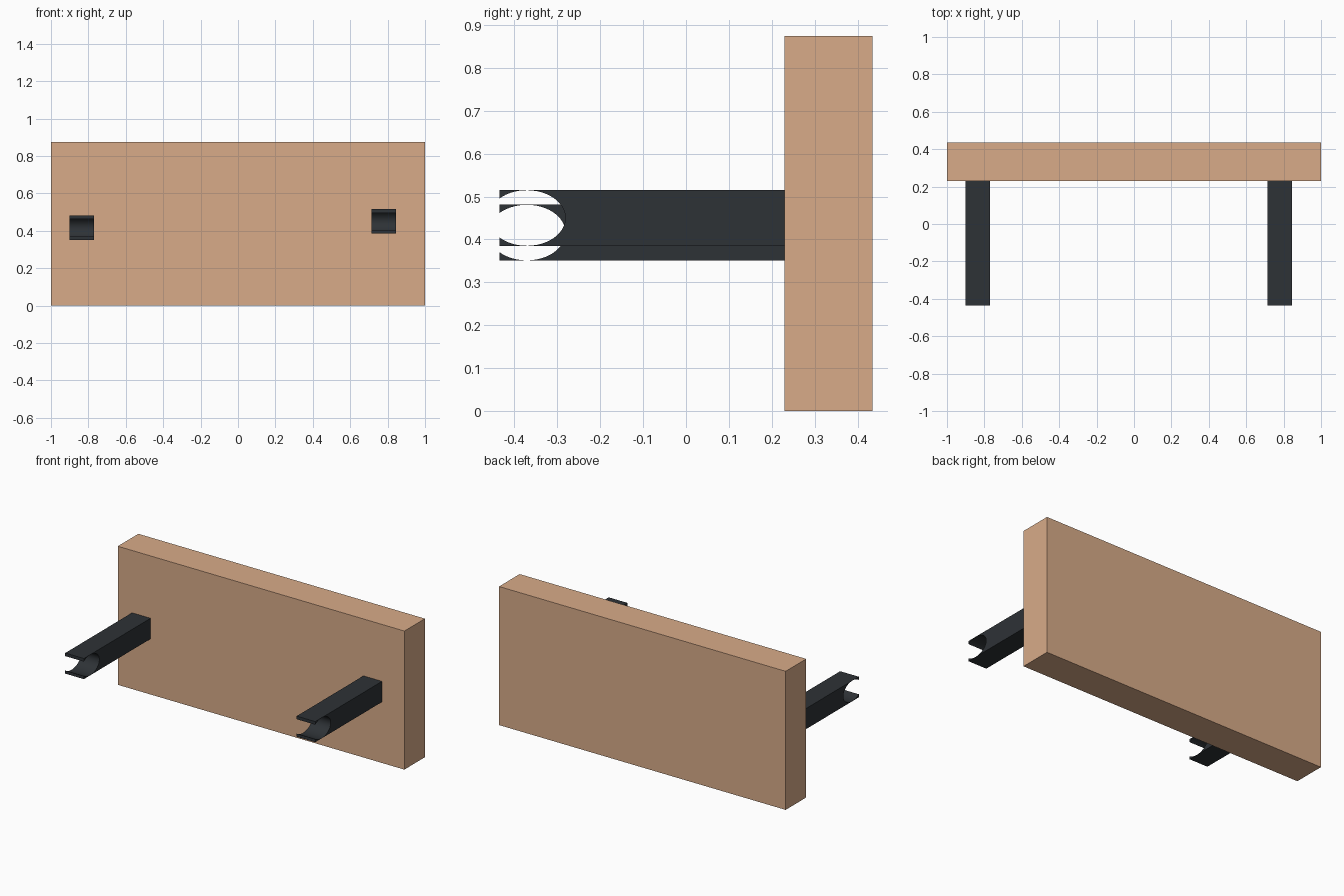
import bpy, bmesh
from math import pi, cos, sin, radians

if "Cube" in bpy.data.objects:
    bpy.data.objects.remove(bpy.data.objects["Cube"])

def material(name, rgb):
    m = bpy.data.materials.new(name)
    m.diffuse_color = (*rgb, 1)
    m.use_nodes = True
    m.node_tree.nodes["Principled BSDF"].inputs["Base Color"].default_value = m.diffuse_color
    return m

WOOD = material("wood", (0.69, 0.41, 0.25))
DARK = material("dark_metal", (0.027, 0.032, 0.037))

FRONT, BACK, FACE = -0.435, 0.435, 0.23   # front tips, board back, board front
WIDTH, HALF = 0.13, 0.065                 # bar width and half height

# Wooden board
bpy.ops.mesh.primitive_cube_add(size=1, location=(0, (FACE + BACK) / 2, 0.437))
board = bpy.context.object
board.name = "board"
board.scale = (2, BACK - FACE, 0.874)
bpy.ops.object.transform_apply(location=False, rotation=False, scale=True)
board.data.materials.append(WOOD)


def bar(name, x, z):
    """Square bar with an elliptical notch open at its front end."""
    cy, ry, rz = -0.371, 0.09, HALF - 0.0002
    a = math_open = pi - 0.777             # angle where the notch meets the front
    n = 40
    notch = [(cy + ry * cos(t), rz * sin(t))
             for t in (-a + 2 * a * i / n for i in range(n + 1))]
    notch[0] = (FRONT, notch[0][1])
    notch[-1] = (FRONT, notch[-1][1])
    profile = notch + [(FRONT, HALF), (FACE, HALF), (FACE, -HALF), (FRONT, -HALF)]
    bm = bmesh.new()
    face = bm.faces.new([bm.verts.new((-WIDTH / 2, y, h)) for y, h in profile])
    ext = bmesh.ops.extrude_face_region(bm, geom=[face])
    bmesh.ops.translate(bm, vec=(WIDTH, 0, 0),
                        verts=[v for v in ext["geom"] if isinstance(v, bmesh.types.BMVert)])
    bmesh.ops.recalc_face_normals(bm, faces=bm.faces)
    mesh = bpy.data.meshes.new(name)
    bm.to_mesh(mesh)
    bm.free()
    mesh.materials.append(DARK)
    ob = bpy.data.objects.new(name, mesh)
    ob.location = (x, 0, z)
    bpy.context.collection.objects.link(ob)
    bpy.ops.object.select_all(action='DESELECT')
    ob.select_set(True)
    bpy.context.view_layer.objects.active = ob
    bpy.ops.object.shade_smooth_by_angle(angle=radians(30))


# Two notched support bars at slightly different heights
bar("left_bar", -0.836, 0.416)
bar("right_bar", 0.779, 0.45)
